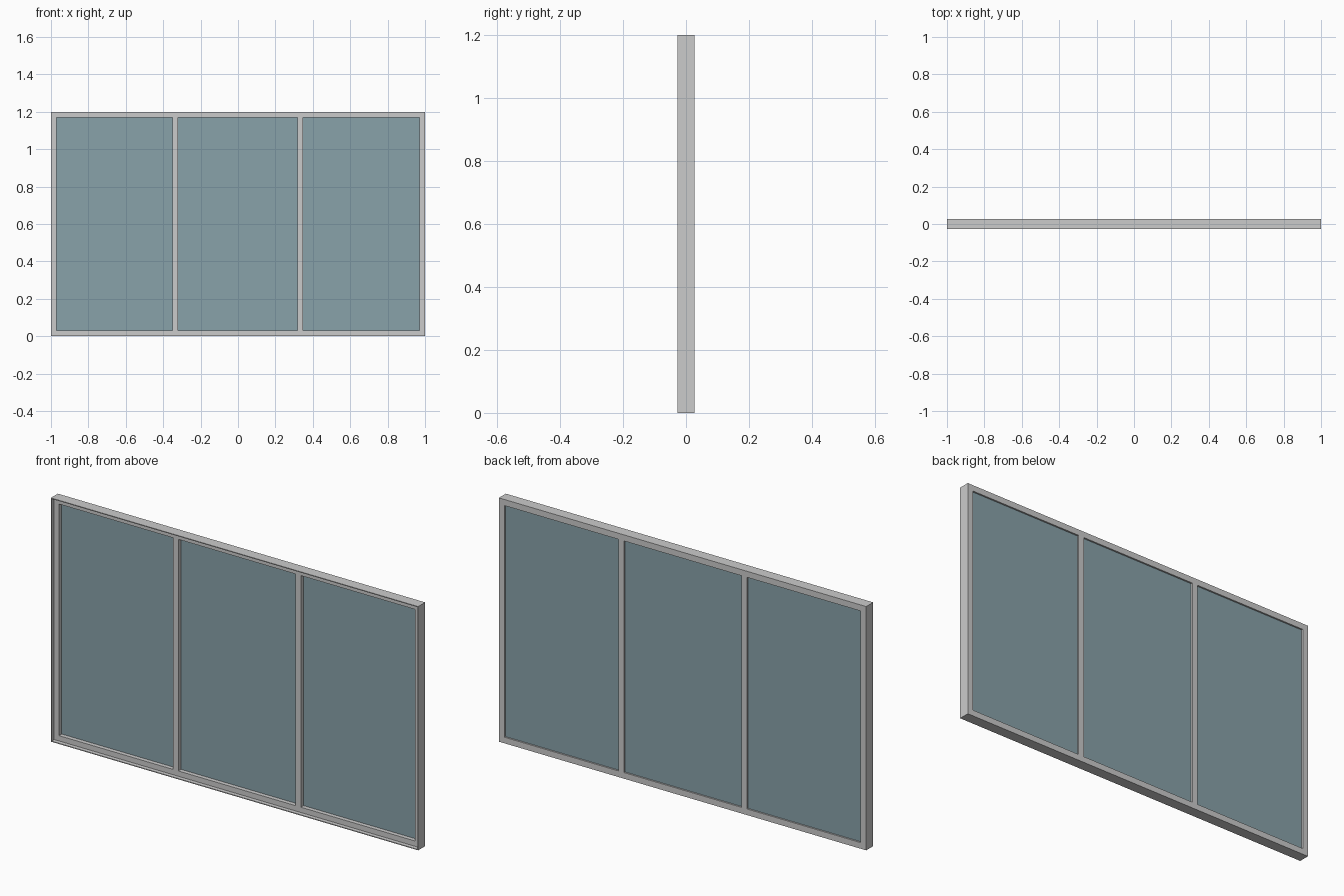
import bpy

if "Cube" in bpy.data.objects:
    bpy.data.objects.remove(bpy.data.objects["Cube"])

HALF_DEPTH = 0.027
FACE_Y = -0.007    # recessed front face of the inner frame
LIP = 0.004        # thin outer rim
H = 1.2


def box(bm_name, x0, x1, y0, y1, z0, z1):
    bpy.ops.mesh.primitive_cube_add(
        size=1, location=((x0 + x1) / 2, (y0 + y1) / 2, (z0 + z1) / 2))
    ob = bpy.context.object
    ob.name = bm_name
    ob.scale = (x1 - x0, y1 - y0, z1 - z0)
    bpy.ops.object.transform_apply(location=False, rotation=False, scale=True)
    return ob


def ring(name, profile, inset0=0.0):
    """Sweep an (inset, y) profile around the rectangle with mitred corners."""
    verts, faces = [], []
    n = len(profile)
    for sx, top in ((-1, 0), (1, 0), (1, 1), (-1, 1)):
        for d, y in profile:
            verts.append((sx * (1 - d), y, H - d if top else d))
    for c in range(4):
        for i in range(n):
            j, e = (i + 1) % n, (c + 1) % 4
            faces.append((c * n + i, e * n + i, e * n + j, c * n + j))
    me = bpy.data.meshes.new(name)
    me.from_pydata(verts, [], faces)
    ob = bpy.data.objects.new(name, me)
    bpy.context.collection.objects.link(ob)
    bpy.context.view_layer.objects.active = ob
    bpy.ops.object.select_all(action='DESELECT')
    ob.select_set(True)
    bpy.ops.object.mode_set(mode='EDIT')
    bpy.ops.mesh.select_all(action='SELECT')
    bpy.ops.mesh.normals_make_consistent(inside=False)
    bpy.ops.object.mode_set(mode='OBJECT')
    return ob


# Outer frame: thin front lip stepping back to the wider inner face
ring("window_frame", [(0, -HALF_DEPTH), (LIP, -HALF_DEPTH), (LIP, FACE_Y),
                      (0.03, FACE_Y), (0.03, HALF_DEPTH), (0, HALF_DEPTH)])

# Two vertical mullions
for side, x in (("left", -0.335), ("right", 0.333)):
    box("mullion_" + side, x - 0.015, x + 0.015, FACE_Y, HALF_DEPTH, 0.03, H - 0.03)

# Glass panes
glass = bpy.data.materials.new("blue_grey_glass")
glass.diffuse_color = (0.25, 0.36, 0.40, 1)
glass.use_nodes = True
glass.node_tree.nodes["Principled BSDF"].inputs["Base Color"].default_value = glass.diffuse_color
for name, x0, x1 in (("left", -0.97, -0.35), ("middle", -0.32, 0.318),
                     ("right", 0.348, 0.97)):
    pane = box("glass_" + name, x0, x1, 0.014, 0.019, 0.03, H - 0.03)
    pane.data.materials.append(glass)
